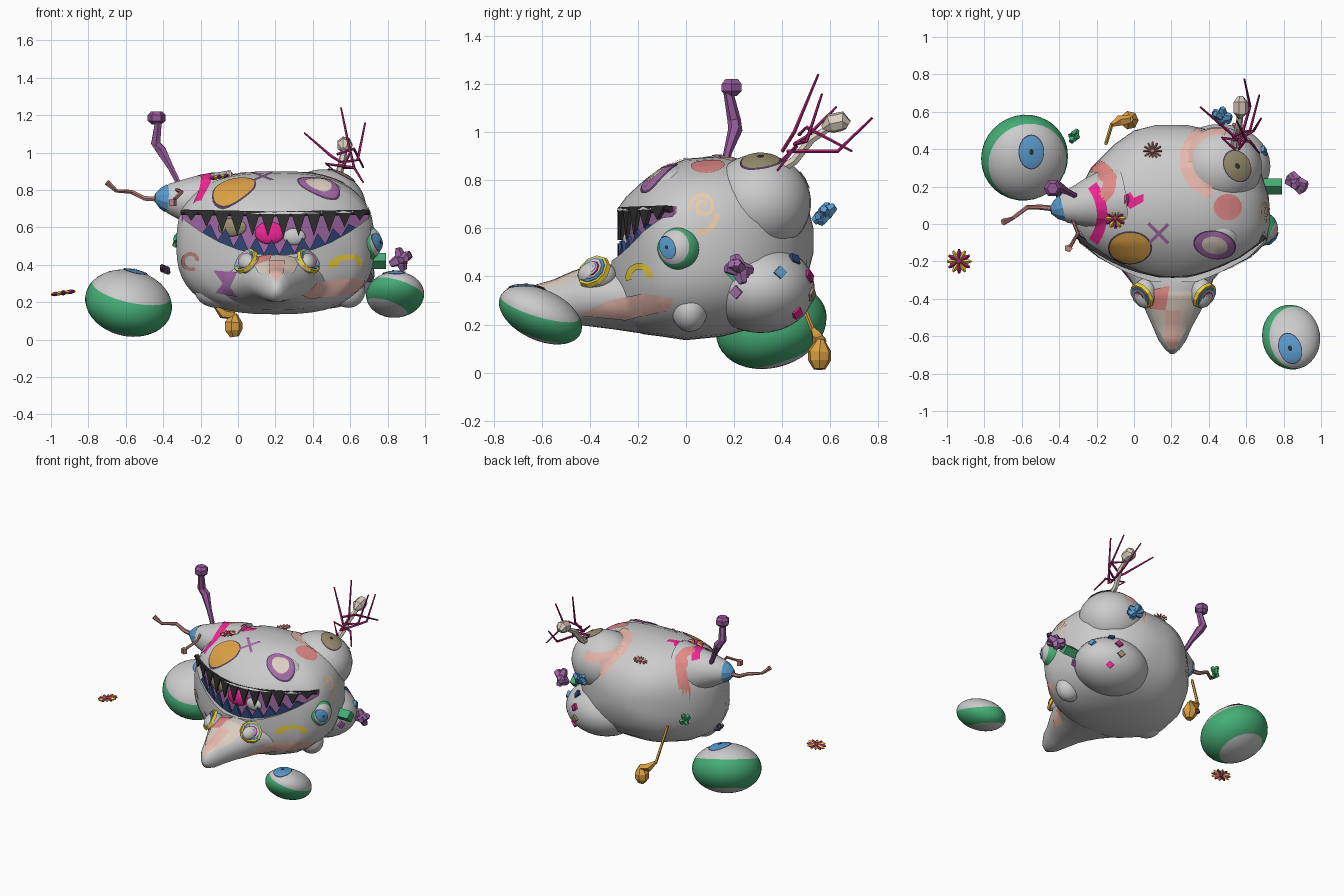
import bpy, bmesh, math, random
from mathutils import Vector, Matrix
from mathutils.bvhtree import BVHTree

if "Cube" in bpy.data.objects:
    bpy.data.objects.remove(bpy.data.objects["Cube"])
random.seed(3)
V = Vector
PAL = dict(green=(.06, .42, .18), blue=(.1, .33, .62), black=(.03, .03, .03), navy=(.03, .06, .18),
           mauve=(.36, .14, .38), purple=(.30, .10, .32), orange=(.72, .36, .06), olive=(.32, .27, .16),
           pink=(.88, .02, .30), crimson=(.45, .02, .18), coral=(.75, .25, .24), salmon=(.80, .48, .42),
           rose=(.50, .22, .22), yellow=(.85, .62, .05), beige=(.72, .62, .53), tan=(.82, .60, .40),
           white=(.9, .9, .9), dark=(.08, .05, .10))


def mat(c):
    m = bpy.data.materials.get(c) or bpy.data.materials.new(c)
    m.diffuse_color = (*PAL[c], 1)
    m.use_nodes = True
    m.node_tree.nodes["Principled BSDF"].inputs["Base Color"].default_value = m.diffuse_color
    return m


def make(name, bm, cols=(), smooth=True, angle=40):
    me = bpy.data.meshes.new(name)
    bmesh.ops.recalc_face_normals(bm, faces=bm.faces)
    bm.to_mesh(me)
    bm.free()
    for c in cols:
        me.materials.append(mat(c) if c else None)
    me.polygons.foreach_set("use_smooth", [smooth] * len(me.polygons))
    if smooth:
        me.set_sharp_from_angle(angle=math.radians(angle))
    ob = bpy.data.objects.new(name, me)
    bpy.context.collection.objects.link(ob)
    return ob


def ball(name, c, r, cols=(), rot=(0, 0, 0), band=None, seg=32):
    bm = bmesh.new()
    bmesh.ops.create_uvsphere(bm, u_segments=seg, v_segments=seg * 2 // 3, radius=1)
    if band:  # second colour between two heights along an axis
        ax, lo, hi = V(band[0]).normalized(), band[1], band[2]
        for h in (lo, hi):
            bmesh.ops.bisect_plane(bm, geom=bm.verts[:] + bm.edges[:] + bm.faces[:], plane_co=ax * h, plane_no=ax)
        for f in bm.faces:
            f.material_index = int(lo < f.calc_center_median().dot(ax) < hi)
    m = Matrix.Translation(c)
    for a, k in zip(rot, "XYZ"):
        m = m @ Matrix.Rotation(math.radians(a), 4, k)
    bm.transform(m @ Matrix.Diagonal((*r, 1)))
    return make(name, bm, cols)


def skin(name, rings, cols=(), smooth=True):
    bm = bmesh.new()
    rs = [[bm.verts.new(p) for p in r] for r in rings]
    n = len(rs[0])
    for a, b in zip(rs, rs[1:]):
        for i in range(n):
            bm.faces.new((a[i], a[(i + 1) % n], b[(i + 1) % n], b[i]))
    bm.faces.new(rs[0])
    bm.faces.new(rs[-1])
    return make(name, bm, cols, smooth)


def tube(name, pts, radii, col=None, n=6, smooth=False):
    pts = [V(p) for p in pts]
    if not isinstance(radii, (list, tuple)):
        radii = [radii] * len(pts)
    d = pts[-1] - pts[0]
    ref = min((V((1, 0, 0)), V((0, 1, 0)), V((0, 0, 1))), key=lambda a: abs(a.dot(d)))
    rings = []
    for i, p in enumerate(pts):
        t = (pts[min(i + 1, len(pts) - 1)] - pts[max(i - 1, 0)]).normalized()
        u = (ref - t * ref.dot(t)).normalized()
        w = t.cross(u)
        rings.append([p + radii[i] * (u * math.cos(6.2832 * k / n) + w * math.sin(6.2832 * k / n)) for k in range(n)])
    return skin(name, rings, [col] if col else [], smooth)


def section(y, xl, xr, zb, zt, e=2.65, n=48):
    out = []
    for k in range(n):
        c, s = math.cos(6.2832 * k / n), math.sin(6.2832 * k / n)
        out.append(((xl + xr) / 2 + (xr - xl) / 2 * math.copysign(abs(c) ** (2 / e), c), y,
                    (zb + zt) / 2 + (zt - zb) / 2 * math.copysign(abs(s) ** (2 / e), s)))
    return out


# body and snout lofted front to back
body = skin("body", [section(*r) for r in [
    (.53, .12, .28, .5, .6), (.5, 0, .42, .38, .72), (.43, -.1, .55, .27, .8), (.3, -.23, .67, .19, .87),
    (.15, -.31, .72, .15, .9), (0, -.33, .73, .135, .89), (-.1, -.29, .71, .15, .85), (-.18, -.19, .62, .16, .795),
    (-.25, -.06, .48, .2, .73), (-.285, .02, .4, .26, .68), (-.31, .1, .33, .32, .58)]])
jaw = skin("snout", [section(*r, e=2.1) for r in [
    (-.02, -.2, .6, .14, .45), (-.2, -.1, .5, .165, .45), (-.3, -.02, .42, .18, .45), (-.38, .02, .4, .19, .45),
    (-.46, .06, .36, .2, .42), (-.55, .1, .31, .2, .38), (-.62, .13, .28, .2, .36), (-.67, .165, .245, .215, .32),
    (-.695, .195, .215, .25, .28)]])

# mouth opening, lined just behind the lips
lip_y = lambda x: -.29 + .2 * ((x - .2) / .5) ** 2
low_z = lambda x: .45 + .2 * ((x - .2) / .5) ** 2
top_z = lambda x: .67 + .01 * abs(x - .2) / .5
xs = [-.3 + i * .1 for i in range(11)]
smile = [(x, low_z(x)) for x in xs] + [(x, top_z(x)) for x in reversed(xs)]
cut = skin("mouth_cutter", [[(x, y, z) for x, z in smile] for y in (-.6, -.04)], smooth=False)
cut.hide_render = True
mod = body.modifiers.new("mouth", 'BOOLEAN')
mod.object, mod.solver = cut, 'EXACT'
me = bpy.data.meshes.new_from_object(body.evaluated_get(bpy.context.evaluated_depsgraph_get()))
body.modifiers.clear()
body.data = me
me.set_sharp_from_angle(angle=math.radians(40))
bpy.data.objects.remove(cut)
skin("mouth_lining", [[(x, lip_y(x) + .04, low_z(x) - .02), (x, lip_y(x) + .04, top_z(x) + .01),
                       (x, lip_y(x) + .05, top_z(x) + .01), (x, lip_y(x) + .05, low_z(x) - .02)] for x in xs], ["mauve"])
ball("tongue", (.17, -.245, .57), (.08, .025, .06), ["pink"])
ball("tongue_tip", (.3, -.24, .55), (.06, .025, .045), ["white"])
ball("mouth_patch", (-.03, -.2, .6), (.08, .025, .05), ["olive"], rot=(0, 0, -20))


def tooth(name, x, w, z, tip, col):  # flat triangle following the lip curve
    tri = [(x - w, lip_y(x - w), z(x - w)), (x + w, lip_y(x + w), z(x + w)), (x, lip_y(x), tip)]
    skin(name, [[(a, b + o, c) for a, b, c in tri] for o in (.005, .02)], [col], False)


for i in range(12):  # two rows of pointed teeth
    x = -.25 + i * .082
    gap = top_z(x) - low_z(x)
    tooth("upper_tooth", x, .042, lambda q: top_z(q) + .015, top_z(x) - min(.12, .65 * gap), "black")
    if 0 < i < 11:
        tooth("lower_tooth", x + .02, .05, lambda q: low_z(q) - .01, low_z(x) + min(.085, .5 * gap), "navy")
tube("gum", [(x, lip_y(x) + .025, top_z(x)) for x in xs], .015, "black")

# bulges on the body
nub = tube("side_horn", [(-.08, .13, .71), (-.25, .11, .745), (-.37, .085, .755), (-.43, .075, .76)],
           [.2, .13, .08, .03], None, 20, True)
tube("horn_tip", [(-.385, .085, .755), (-.415, .078, .757), (-.445, .073, .76)], [.075, .055, .02], "blue", 10)
bump = ball("rear_bump", (.455, .305, .705), (.23, .215, .205))
lump = ball("lower_ball", (.46, .31, .35), (.27, .225, .185))
left = ball("left_lump", (-.11, -.02, .26), (.12, .1, .09))
right = ball("right_lump", (.59, .015, .26), (.09, .075, .09))
brow = ball("brow", (.43, -.085, .775), (.13, .11, .06), rot=(40, 0, 0))
side_eye = ball("side_eye", (.67, -.025, .515), (.1, .095, .1), [None, "green"], band=((1, -.4, .1), -1, .7))
pod = ball("left_pod", (-.585, .355, .195), (.235, .235, .17), [None, "green"], rot=(18, 12, 0),
           band=((0, 0, 1), -.75, .42))
pod2 = ball("right_pod", (.84, -.605, .24), (.155, .185, .105), [None, "green"], rot=(-25, 0, 8),
            band=((.35, -.3, .85), -.65, .3))

dg = bpy.context.evaluated_depsgraph_get()
dg.update()
TREES = [BVHTree.FromObject(o, dg) for o in (body, jaw, nub, bump, lump, left, right, brow, side_eye, pod, pod2)]
VIEWS = {"top": (lambda a, b: V((a, b, 3)), V((0, 0, -1))), "front": (lambda a, b: V((a, -3, b)), V((0, 1, 0))),
         "right": (lambda a, b: V((3, a, b)), V((-1, 0, 0)))}


def decal(name, view, pts, col, lift=.004):  # flat outline (or strip of quads) laid onto the surface
    org, d = VIEWS[view]
    bm = bmesh.new()
    for poly in (pts if isinstance(pts[0], list) else [pts]):
        bm.faces.new([bm.verts.new((a, b, 0)) for a, b in poly])
    for _ in range(4):
        bmesh.ops.triangulate(bm, faces=bm.faces[:])
        es = [e for e in bm.edges if e.calc_length() > .03]
        if es:
            bmesh.ops.subdivide_edges(bm, edges=es, cuts=1)
    bmesh.ops.triangulate(bm, faces=bm.faces[:])
    miss = []
    for v in bm.verts:
        hits = [h for h in (t.ray_cast(org(v.co.x, v.co.y), d) for t in TREES) if h[0]]
        if hits:
            h = min(hits, key=lambda k: k[3])
            v.co = h[0] + (h[1] if h[1].dot(d) < 0 else -h[1]) * lift
        else:
            miss.append(v)
    bmesh.ops.delete(bm, geom=miss, context='VERTS')
    far = [f for f in bm.faces if max(e.calc_length() for e in f.edges) > .1]
    bmesh.ops.delete(bm, geom=far, context='FACES')
    make(name, bm, [col])


def ell(cx, cy, rx, ry, n=24, tilt=0):
    t, out = math.radians(tilt), []
    for k in range(n):
        x, y = rx * math.cos(6.2832 * k / n), ry * math.sin(6.2832 * k / n)
        out.append((cx + x * math.cos(t) - y * math.sin(t), cy + x * math.sin(t) + y * math.cos(t)))
    return out


def stroke(cx, cy, r0, r1, a0, a1, w, n=20):  # spiral band as quads
    pol = lambda r, a: (cx + r * math.cos(math.radians(a)), cy + r * math.sin(math.radians(a)))
    rs = [(r0 + (r1 - r0) * k / (n - 1), a0 + (a1 - a0) * k / (n - 1)) for k in range(n)]
    return [[pol(r + w, a), pol(s + w, b), pol(s - w, b), pol(r - w, a)] for (r, a), (s, b) in zip(rs, rs[1:])]


# flat eyes, nested discs
for nm, vw, cx, cy, rx, ry, tilt, cols in [
        ("orange_eye", "top", -.02, -.125, .118, .088, 0, ("dark", "orange")),
        ("lidded_eye", "top", .43, -.11, .115, .075, -10, ("dark", "mauve", "beige")),
        ("rear_eye", "top", .55, .31, .07, .09, 30, ("dark", "olive", "black")),
        ("left_pod_eye", "top", -.55, .385, .068, .092, 0, ("dark", "blue", "black")),
        ("right_pod_eye", "top", .835, -.665, .06, .085, 20, ("dark", "blue", "black")),
        ("side_eye_iris", "right", -.075, .52, .032, .048, 20, ("dark", "blue", "black"))]:
    for i, c in enumerate(cols):
        k = (1, .92, .17 if c == "black" else .6)[i]
        decal(nm, vw, ell(cx, cy, rx * k, ry * k, tilt=tilt), c, .004 + .003 * i)

# painted patches
decal("horn_band", "top", stroke(-.42, .05, .25, .25, -35, 38, .028), "pink")
decal("coral_patch", "top", stroke(-.22, .22, .09, .09, -60, 130, .035), "coral")
decal("coral_spot", "top", ell(-.14, .25, .05, .03), "coral")
decal("heart_patch", "top", [(-.05, .15), (-.02, .17), (.0, .14), (.05, .16), (.05, .12), (-.02, .08), (-.05, .11)], "pink")
decal("rear_patch", "top", stroke(.45, .34, .17, .17, 75, 260, .035), "salmon", .005)
decal("right_patch", "top", ell(.5, .09, .075, .07), "coral")
for s in (1, -1):
    decal("cross_mark", "top", [(.07, -.05 - s * .05), (.085, -.05 - s * .06), (.19, -.05 + s * .045),
                                (.175, -.05 + s * .055)], "mauve", .006)
decal("snout_centre", "top", [(.07, -.36), (.34, -.36), (.3, -.52), (.22, -.67), (.19, -.67), (.11, -.52)], "beige")
decal("snout_stripe", "top", [(.17, -.46), (.25, -.46), (.24, -.62), (.205, -.68), (.17, -.62)], "salmon", .007)
decal("snout_patch", "top", [(.06, -.36), (.19, -.33), (.17, -.46), (.09, -.45)], "coral", .008)
decal("lump_patch", "front", [(-.13, .37), (0, .36), (-.04, .28), (0, .23), (-.12, .25), (-.08, .3)], "mauve")
decal("side_streak", "right", [(-.45, .24), (-.25, .22), (-.07, .26), (-.05, .31), (-.17, .33), (-.32, .3)], "salmon")
decal("yellow_hook", "right", stroke(-.19, .4, .04, .045, -10, 200, .013), "yellow")
decal("tan_spiral", "right", stroke(.07, .69, .012, .055, 0, 560, .008, 36), "tan")
decal("tan_spiral_tail", "right", stroke(.03, .66, .08, .1, -80, 0, .012), "tan")
decal("left_spiral", "front", stroke(-.25, .42, .035, .045, 0, 300, .01), "rose")

# ringed snout eyes
for s in (-1, 1):
    p, d = V((.21 + s * .15, -.37, .405)), V((s * .65, -.5, .55)).normalized()
    ball("snout_eye_socket", p, (.06, .08, .06))
    for i, c in enumerate(("yellow", "blue", "white", "crimson", "white", "navy")):
        r = .078 - .0125 * i
        tube("snout_eye_ring", [p + d * .02, p + d * (.04 + .004 * i)], [r, r * .93], c, 10)


def knot(name, c, r, col):  # tangle of small crossed bars
    for i in range(4):
        a = V([random.uniform(-1, 1) for _ in range(3)]).normalized() * r
        tube(name, [V(c) - a, V(c) - a * .4, V(c) + a * .4, V(c) + a], [r * .3, r * .5, r * .5, r * .3], col, 5)


knot("purple_knot", (.87, .22, .43), .062, "mauve")
knot("blue_knot", (.47, .575, .66), .055, "blue")
knot("green_knot", (-.32, .47, .53), .04, "green")
knot("dark_knot", (-.39, .17, .375), .036, "dark")
tube("green_plug", [(.66, .2, .42), (.79, .2, .42)], .042, "green", 4)
for y, z, c in [(.21, .335, "mauve"), (.39, .415, "blue"), (.52, .325, "olive"), (.51, .4, "crimson"),
                (.46, .25, "pink"), (.45, .47, "navy")]:  # studs on the lower ball
    n = V((.46, y, z)) - V((.46, .31, .35))
    x = .27 * math.sqrt(max(.02, 1 - (n.y / .225) ** 2 - (n.z / .185) ** 2))
    p, o = V((.46 + x, y, z)), V((x, n.y, n.z)).normalized()
    tube("stud", [p - o * .02, p + o * .012], .028, c, 4)

# stalks and twigs
tube("mushroom_stalk", [(-.31, .15, .82), (-.36, .175, .92), (-.41, .205, 1.01), (-.44, .2, 1.05), (-.425, .175, 1.17)],
     [.015, .018, .03, .028, .02], "purple")
tube("mushroom_cap", [(-.435, .19, z) for z in (1.15, 1.17, 1.2, 1.22)], [.025, .048, .048, .03], "purple")
tube("long_feeler", [(-.4, .08, .75), (-.5, .09, .755), (-.57, .09, .79), (-.65, .03, .795), (-.7, .01, .84)],
     [.016, .014, .012, .01, .018], "rose")
tube("short_feeler", [(-.33, .03, .8), (-.3, -.05, .79), (-.34, -.12, .75)], .01, "rose")
tube("short_feeler_bead", [(-.35, -.13, .715), (-.35, -.13, .75)], .022, "rose", 5)
tube("rear_stalk", [(.53, .35, .82), (.54, .45, .88), (.56, .52, .97), (.57, .6, 1.02)], [.018, .02, .02, .015], "beige")
tube("rear_stalk_bulb", [(.565, .57, 1.015), (.57, .6, 1.035), (.57, .65, 1.045), (.57, .675, 1.03)],
     [.015, .042, .042, .02], "beige", 7)
for path in [[(.56, .4, .92), (.6, .45, 1.0), (.55, .55, 1.24)], [(.56, .42, .92), (.62, .63, .92), (.59, .775, 1.06)],
             [(.56, .45, .95), (.64, .5, .96), (.68, .565, 1.16)], [(.55, .45, .95), (.5, .5, .98), (.355, .625, 1.105)],
             [(.53, .47, .99), (.62, .5, 1.02), (.67, .69, .92)], [(.54, .4, .88), (.47, .46, .94), (.62, .44, .92), (.67, .38, .84)]]:
    tube("twig", path, [.008] * (len(path) - 1) + [.005], "crimson", 5)
tube("tail", [(-.15, .43, .42), (-.12, .53, .17)], .01, "orange", 5)
tube("tail_bend", [(-.12, .53, .18), (-.08, .55, .14), (-.02, .56, .13)], [.012, .03, .025], "orange", 5)
tube("tail_bulb", [(-.02, .56, .14), (-.025, .555, .09), (-.025, .555, .05), (-.02, .555, .015)], [.015, .05, .048, .025], "orange", 7)

# flowers
for nm, c, r, cols in [("loose_flower", V((-.935, -.2, .25)), .065, ("yellow", "crimson")),
                       ("head_flower", V((-.1, .03, .87)), .055, ("yellow", "crimson")),
                       ("back_flower", V((.1, .39, .83)), .05, ("rose", "rose"))]:
    for k in range(12):
        a = k * math.pi / 6
        d = V((math.cos(a), math.sin(a), .15 * math.cos(a)))
        tube(nm + "_petal", [c, c + d * r * .7, c + d * r], [.004, .012 if r > .05 else .006, .005], cols[k % 2], 4)
    ball(nm + "_centre", c, (r * .25, r * .25, .014), [cols[1]], seg=9)
